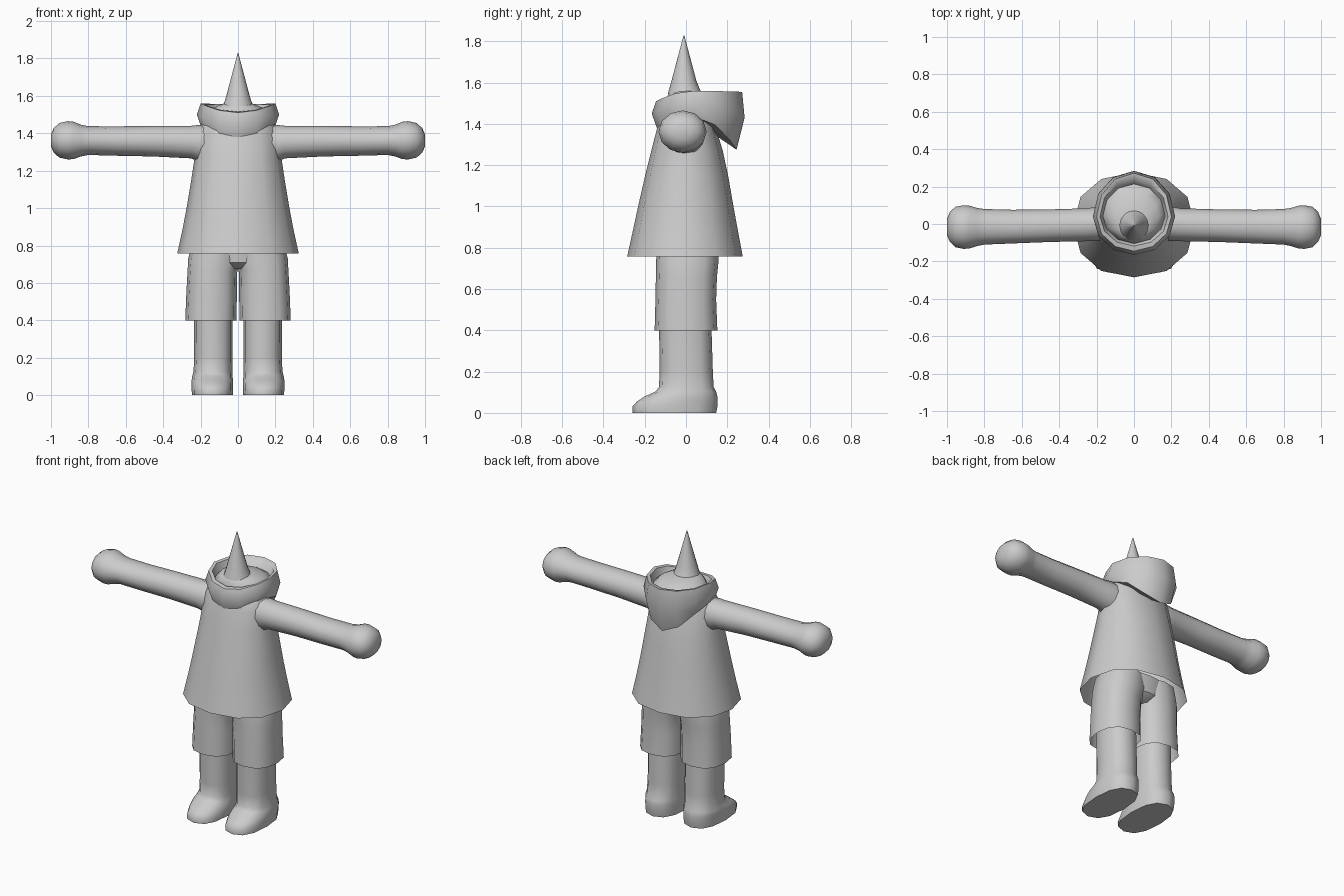
import bpy, bmesh, math
from mathutils import Vector

grey = bpy.data.materials.new("light grey")
grey.diffuse_color = (0.6, 0.6, 0.6, 1)


def finish(name, bm, angle=40):
    bmesh.ops.recalc_face_normals(bm, faces=bm.faces)
    mesh = bpy.data.meshes.new(name)
    bm.to_mesh(mesh)
    bm.free()
    mesh.materials.append(grey)
    ob = bpy.data.objects.new(name, mesh)
    bpy.context.collection.objects.link(ob)
    bpy.ops.object.select_all(action='DESELECT')
    ob.select_set(True)
    bpy.context.view_layer.objects.active = ob
    bpy.ops.object.shade_smooth_by_angle(angle=math.radians(angle))
    return ob


def bridge(bm, loops):
    for a, b in zip(loops, loops[1:]):
        n = len(a)
        for i in range(n):
            bm.faces.new((a[i], a[(i + 1) % n], b[(i + 1) % n], b[i]))


def loft(name, rings, axis='z', n=12, start=True, end=True, side=1, power=1.0, angle=40):
    """Rings are (position, u_min, u_max, v_min, v_max) across the axis."""
    bm = bmesh.new()
    loops = []
    for p, u0, u1, v0, v1 in rings:
        loop = []
        for i in range(n):
            a = 2 * math.pi * i / n
            c, s = math.cos(a), math.sin(a)
            u = (u0 + u1) / 2 + (u1 - u0) / 2 * math.copysign(abs(c) ** power, c)
            v = (v0 + v1) / 2 + (v1 - v0) / 2 * math.copysign(abs(s) ** power, s)
            co = (u, v, p) if axis == 'z' else (p, u, v)
            loop.append(bm.verts.new((co[0] * side, co[1], co[2])))
        loops.append(loop)
    bridge(bm, loops)
    if start:
        bm.faces.new(loops[0])
    if end:
        bm.faces.new(loops[-1])
    return finish(name, bm, angle)


# Flared tunic, open at the hem
loft("tunic", [
    (0.757, -0.325, 0.325, -0.285, 0.275),
    (0.88, -0.298, 0.298, -0.258, 0.252),
    (1.00, -0.275, 0.275, -0.232, 0.230),
    (1.15, -0.250, 0.250, -0.198, 0.204),
    (1.27, -0.232, 0.232, -0.168, 0.178),
    (1.38, -0.222, 0.222, -0.140, 0.145),
    (1.45, -0.195, 0.195, -0.115, 0.125),
    (1.50, -0.130, 0.130, -0.090, 0.110),
], start=False, power=0.9)

for side, label in ((1, "left"), (-1, "right")):
    # Sleeve with a rounded fist at the end
    loft(label + "_arm", [
        (0.12, -0.085, 0.085, 1.250, 1.440),
        (0.215, -0.092, 0.090, 1.250, 1.444),
        (0.25, -0.092, 0.084, 1.266, 1.440),
        (0.45, -0.096, 0.078, 1.276, 1.440),
        (0.65, -0.104, 0.076, 1.280, 1.437),
        (0.80, -0.110, 0.080, 1.284, 1.438),
        (0.84, -0.118, 0.086, 1.276, 1.446),
        (0.88, -0.131, 0.098, 1.262, 1.462),
        (0.91, -0.133, 0.100, 1.260, 1.465),
        (0.955, -0.124, 0.092, 1.270, 1.455),
        (0.985, -0.095, 0.064, 1.296, 1.428),
        (1.00, -0.058, 0.026, 1.330, 1.394),
    ], axis='x', side=side, angle=60)
    # Short trouser leg, open at the hem
    loft(label + "_shorts_leg", [
        (0.400, 0.008, 0.282, -0.152, 0.152),
        (0.55, 0.006, 0.276, -0.148, 0.146),
        (0.66, 0.004, 0.270, -0.146, 0.150),
        (0.73, -0.02, 0.266, -0.145, 0.157),
        (0.82, -0.03, 0.245, -0.140, 0.155),
    ], start=False, power=0.8, side=side)
    # Boot shaft and foot
    loft(label + "_boot", [
        (0.000, 0.028, 0.246, -0.258, 0.146),
        (0.030, 0.026, 0.248, -0.260, 0.152),
        (0.055, 0.026, 0.248, -0.238, 0.153),
        (0.080, 0.027, 0.248, -0.200, 0.152),
        (0.102, 0.029, 0.244, -0.150, 0.146),
        (0.125, 0.030, 0.238, -0.130, 0.134),
        (0.200, 0.030, 0.234, -0.129, 0.130),
        (0.460, 0.030, 0.236, -0.130, 0.122),
    ], power=0.82, side=side, angle=50)

# Seat of the shorts joining both legs
loft("shorts_seat", [
    (0.675, -0.10, 0.10, -0.09, 0.10),
    (0.71, -0.17, 0.17, -0.135, 0.145),
    (0.82, -0.24, 0.24, -0.140, 0.155),
], power=0.8)

# Lowered hood: a rolled collar, drooping at the back
FRONT = [(0.09, 1.47), (0.118, 1.515), (0.145, 1.51), (0.166, 1.45), (0.138, 1.372), (0.09, 1.40)]
SIDE = [(0.165, 1.50), (0.182, 1.555), (0.200, 1.56), (0.220, 1.50), (0.198, 1.435), (0.14, 1.42)]
BACK = [(0.21, 1.50), (0.242, 1.55), (0.272, 1.555), (0.284, 1.43), (0.245, 1.275), (0.12, 1.36)]
bm = bmesh.new()
loops = []
N = 12
for f, s, b in zip(FRONT, SIDE, BACK):
    loop = []
    for i in range(N):
        a = 2 * math.pi * i / N
        c, t = math.cos(a), math.sin(a)
        end = b if t > 0 else f
        k = t * t
        cy = 0.04 * (1 - abs(t))
        z = s[1] * (1 - k) + end[1] * k
        loop.append(bm.verts.new((c * s[0], cy + t * end[0], z)))
    loops.append(loop)
bridge(bm, loops)
finish("hood", bm, 50)

# Low dome of the head inside the hood
loft("head_dome", [
    (1.44, -0.165, 0.165, -0.10, 0.215),
    (1.50, -0.172, 0.172, -0.105, 0.225),
    (1.535, -0.135, 0.135, -0.09, 0.165),
    (1.56, -0.075, 0.075, -0.075, 0.085),
], angle=60)

# Pointed spike with a flared foot
loft("spike", [
    (1.545, -0.082, 0.082, -0.088, 0.078),
    (1.575, -0.070, 0.070, -0.080, 0.064),
    (1.61, -0.060, 0.060, -0.070, 0.050),
    (1.828, -0.002, 0.002, -0.012, -0.008),
], n=16)
